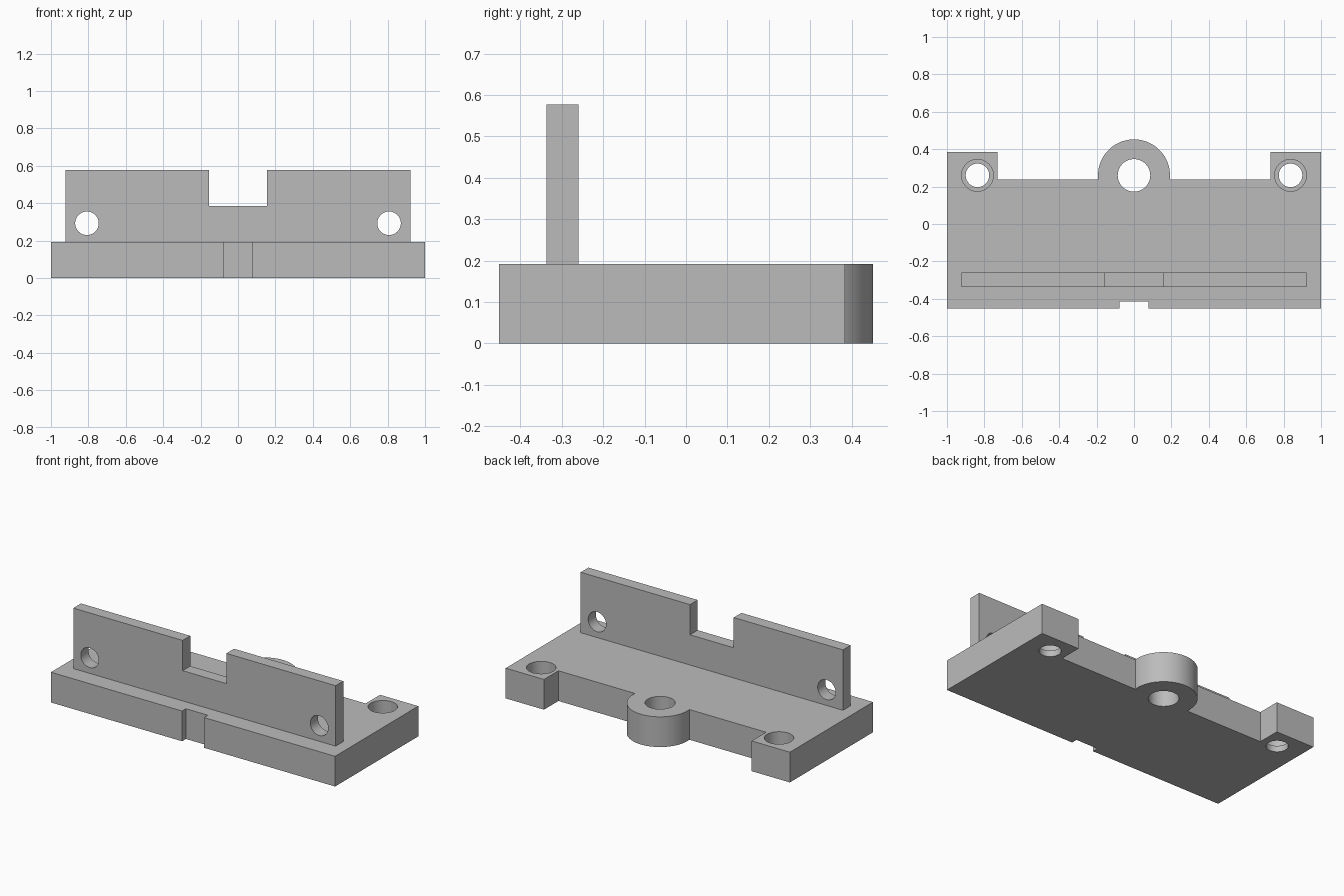
import bpy, bmesh, math
from mathutils import Matrix, Vector

cube = bpy.data.objects.get("Cube")
if cube:
    bpy.data.objects.remove(cube, do_unlink=True)

grey = bpy.data.materials.new("plain grey")
grey.use_nodes = True
colour = (0.5, 0.5, 0.5, 1)
grey.diffuse_color = colour
grey.node_tree.nodes["Principled BSDF"].inputs["Base Color"].default_value = colour

MM = 1 / 26           # one design unit
THICK = 5 * MM        # base plate thickness
HOLE_Y = 0.26         # row of vertical holes
BACK, EAR_BACK, FRONT = 0.239, 0.384, -0.452


def add_object(name, bm):
    bmesh.ops.recalc_face_normals(bm, faces=bm.faces)
    mesh = bpy.data.meshes.new(name)
    bm.to_mesh(mesh)
    bm.free()
    mesh.materials.append(grey)
    obj = bpy.data.objects.new(name, mesh)
    bpy.context.collection.objects.link(obj)
    return obj


def prism(name, points, direction):
    """Extrude a closed outline into a solid."""
    bm = bmesh.new()
    face = bm.faces.new([bm.verts.new(p) for p in points])
    ext = bmesh.ops.extrude_face_region(bm, geom=[face])
    verts = [v for v in ext["geom"] if isinstance(v, bmesh.types.BMVert)]
    bmesh.ops.translate(bm, verts=verts, vec=Vector(direction))
    return add_object(name, bm)


def drill(target, centre, radius, length, axis="Z"):
    """Cut a round hole whose middle lies at centre."""
    bm = bmesh.new()
    bmesh.ops.create_cone(bm, cap_ends=True, segments=64, radius1=radius,
                          radius2=radius, depth=length)
    if axis == "Y":
        bm.transform(Matrix.Rotation(math.pi / 2, 4, "X"))
    bm.transform(Matrix.Translation(centre))
    cutter = add_object("hole_cutter", bm)
    cutter.hide_render = True
    mod = target.modifiers.new("hole", "BOOLEAN")
    mod.operation, mod.solver, mod.object = "DIFFERENCE", "EXACT", cutter
    bpy.context.view_layer.objects.active = target
    bpy.ops.object.modifier_apply(modifier=mod.name)
    bpy.data.objects.remove(cutter, do_unlink=True)


# Base plate: front notch, two rear ears and a round rear boss
boss_r = 5 * MM
start = math.asin((BACK - HOLE_Y) / boss_r)
arc = [start + (math.pi / 2 - start) * i / 32 for i in range(33)]
right_half = [(2 * MM, FRONT + MM), (2 * MM, FRONT), (1, FRONT), (1, EAR_BACK),
              (19 * MM, EAR_BACK), (19 * MM, BACK)]
right_half += [(boss_r * math.cos(a), HOLE_Y + boss_r * math.sin(a)) for a in arc[:-1]]
outline = right_half + [(0, HOLE_Y + boss_r)] + [(-x, y) for x, y in reversed(right_half)]
base = prism("base_plate", [(x, y, 0) for x, y in outline], (0, 0, THICK))

# Boss bore and counterbored ear holes
drill(base, (0, HOLE_Y, THICK / 2), 0.087, 1)
for side in (-1, 1):
    x = side * 0.837
    drill(base, (x, HOLE_Y, THICK / 2), 0.063, 1)
    drill(base, (x, HOLE_Y, MM + THICK), 0.085, 2 * THICK)

# Upright wall with a central notch and two cross holes
half = [(4 * MM, 10 * MM), (4 * MM, 15 * MM), (24 * MM, 15 * MM), (24 * MM, THICK)]
profile = half + [(-x, z) for x, z in reversed(half)]
wall = prism("upright_wall", [(x, -0.337, z) for x, z in profile], (0, 2 * MM, 0))
for side in (-1, 1):
    drill(wall, (side * 21 * MM, -0.3, 7.6 * MM), 0.063, 1, "Y")

# Smooth the round surfaces, keep the edges sharp
for obj in (base, wall):
    bpy.ops.object.select_all(action="DESELECT")
    obj.select_set(True)
    bpy.context.view_layer.objects.active = obj
    bpy.ops.object.shade_smooth_by_angle(angle=math.radians(30))
